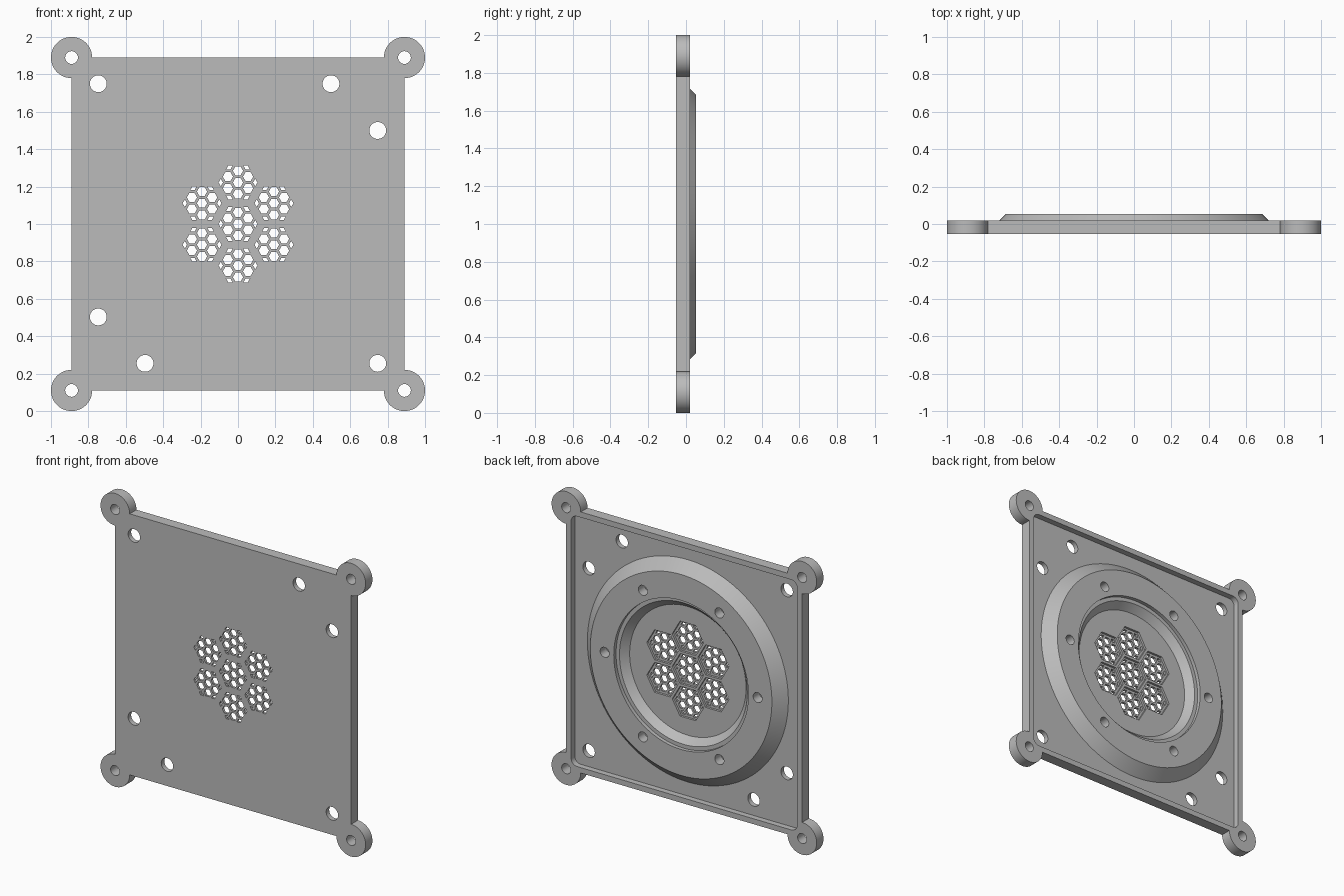
import bpy, bmesh, math

if "Cube" in bpy.data.objects:
    bpy.data.objects.remove(bpy.data.objects["Cube"])

FRONT, LIP, FLOOR, TOP = -0.053, 0.02, -0.02, 0.053
MESH = -0.035                     # back of the thin vent mesh
CZ, EDGE = 1.0, 0.89              # plate centre height, half width

grey = bpy.data.materials.new("plain_grey")
grey.diffuse_color = (0.5, 0.5, 0.5, 1)
grey.use_nodes = True
grey.node_tree.nodes["Principled BSDF"].inputs["Base Color"].default_value = grey.diffuse_color


def ngon(cx, cz, r, n):
    return [(cx + r * math.cos(2 * math.pi * i / n), cz + r * math.sin(2 * math.pi * i / n))
            for i in range(n)]


def rounded_square(h, r, n=8):
    pts = []
    for k, (sx, sz) in enumerate([(1, 1), (-1, 1), (-1, -1), (1, -1)]):
        for i in range(n + 1):
            a = math.pi / 2 * (k + i / n)
            pts.append((sx * (h - r) + r * math.cos(a), CZ + sz * (h - r) + r * math.sin(a)))
    return pts


def clip(poly, cx, cz, apothem):
    """Clip a polygon to a flat-topped hexagon."""
    for k in range(6):
        a = math.radians(30 + 60 * k)
        d = lambda p: (p[0] - cx) * math.cos(a) + (p[1] - cz) * math.sin(a) - apothem
        out = []
        for p, q in zip(poly, poly[1:] + poly[:1]):
            dp, dq = d(p), d(q)
            if dp <= 0:
                out.append(p)
            if dp * dq < 0:
                t = dp / (dp - dq)
                out.append((p[0] + t * (q[0] - p[0]), p[1] + t * (q[1] - p[1])))
        poly = out
        if not poly:
            break
    return poly


def make(name, bm):
    bmesh.ops.recalc_face_normals(bm, faces=bm.faces)
    me = bpy.data.meshes.new(name)
    bm.to_mesh(me)
    bm.free()
    me.materials.append(grey)
    ob = bpy.data.objects.new(name, me)
    bpy.context.collection.objects.link(ob)
    return ob


def prisms(name, outlines, y0, y1):
    """Extrude x-z outlines along y into one object."""
    bm = bmesh.new()
    for pts in outlines:
        a = [bm.verts.new((x, y0, z)) for x, z in pts]
        b = [bm.verts.new((x, y1, z)) for x, z in pts]
        bm.faces.new(a)
        bm.faces.new(b[::-1])
        for i in range(len(pts)):
            j = (i + 1) % len(pts)
            bm.faces.new((a[i], b[i], b[j], a[j]))
    return make(name, bm)


def lathe(name, profile, n=128):
    """Closed (radius, y) profile turned around the y axis."""
    bm = bmesh.new()
    rings = [[bm.verts.new((x, y, z)) for x, z in ngon(0, CZ, r, n)] for r, y in profile]
    for a, b in zip(rings, rings[1:] + rings[:1]):
        for i in range(n):
            j = (i + 1) % n
            bm.faces.new((a[i], a[j], b[j], b[i]))
    return make(name, bm)


def combine(target, tool, op):
    mod = target.modifiers.new(op.lower(), 'BOOLEAN')
    mod.operation, mod.object, mod.solver = op, tool, 'EXACT'
    bpy.context.view_layer.objects.active = target
    bpy.ops.object.modifier_apply(modifier=mod.name)
    bpy.data.objects.remove(tool, do_unlink=True)


corners = [(sx * EDGE, CZ + sz * EDGE) for sx in (-1, 1) for sz in (-1, 1)]

# square plate with four round ears
plate = prisms("vent_plate", [[(-EDGE, CZ - EDGE), (EDGE, CZ - EDGE),
                               (EDGE, CZ + EDGE), (-EDGE, CZ + EDGE)]], FRONT, LIP)
combine(plate, prisms("ears", [ngon(x, z, 0.11, 64) for x, z in corners], FRONT, LIP), 'UNION')

# shallow recess leaving a thin lip
combine(plate, prisms("recess", [rounded_square(0.853, 0.045)], FLOOR, 0.1), 'DIFFERENCE')

# raised bevelled ring with a stepped, conical bore
ring = lathe("ring", [(0.768, FLOOR - 0.01), (0.685, TOP), (0.508, TOP), (0.508, 0.028),
                      (0.482, 0.028), (0.43, FLOOR - 0.01)])
combine(plate, ring, 'UNION')

# blind screw holes around the ring
combine(plate, prisms("screw_holes", [ngon(x, z, 0.034, 32) for x, z in ngon(0, CZ, 0.577, 6)],
                      -0.015, 0.1), 'DIFFERENCE')

# hexagonal pockets behind the vents
vents = [(0, CZ)] + [(0.222 * math.cos(math.radians(30 + 60 * k)),
                      CZ + 0.222 * math.sin(math.radians(30 + 60 * k))) for k in range(6)]
combine(plate, prisms("pockets", [ngon(x, z, 0.118, 6) for x, z in vents], MESH, 0.1), 'DIFFERENCE')

# through holes: ears, mounting holes and honeycomb vents
holes = [ngon(x, z, 0.034, 32) for x, z in corners]
for x, z in [(-0.747, 0.75), (0.497, 0.75), (0.747, 0.5),
             (-0.747, -0.497), (-0.497, -0.745), (0.747, -0.745)]:
    holes.append(ngon(x, CZ + z, 0.045, 40))
for vx, vz in vents:
    for col in range(-2, 3):
        for row in range(-2, 3):
            x = vx + 0.054 * col
            z = vz + 0.0624 * (row + 0.5 * (col % 2))
            cell = clip(ngon(x, z, 0.0275, 6), vx, vz, 0.09)
            if len(cell) > 2:
                holes.append(cell)
combine(plate, prisms("through_holes", holes, -0.1, 0.1), 'DIFFERENCE')

# smooth round walls, crisp edges
bpy.ops.object.select_all(action='DESELECT')
plate.select_set(True)
bpy.context.view_layer.objects.active = plate
bpy.ops.object.shade_smooth_by_angle(angle=math.radians(25))
